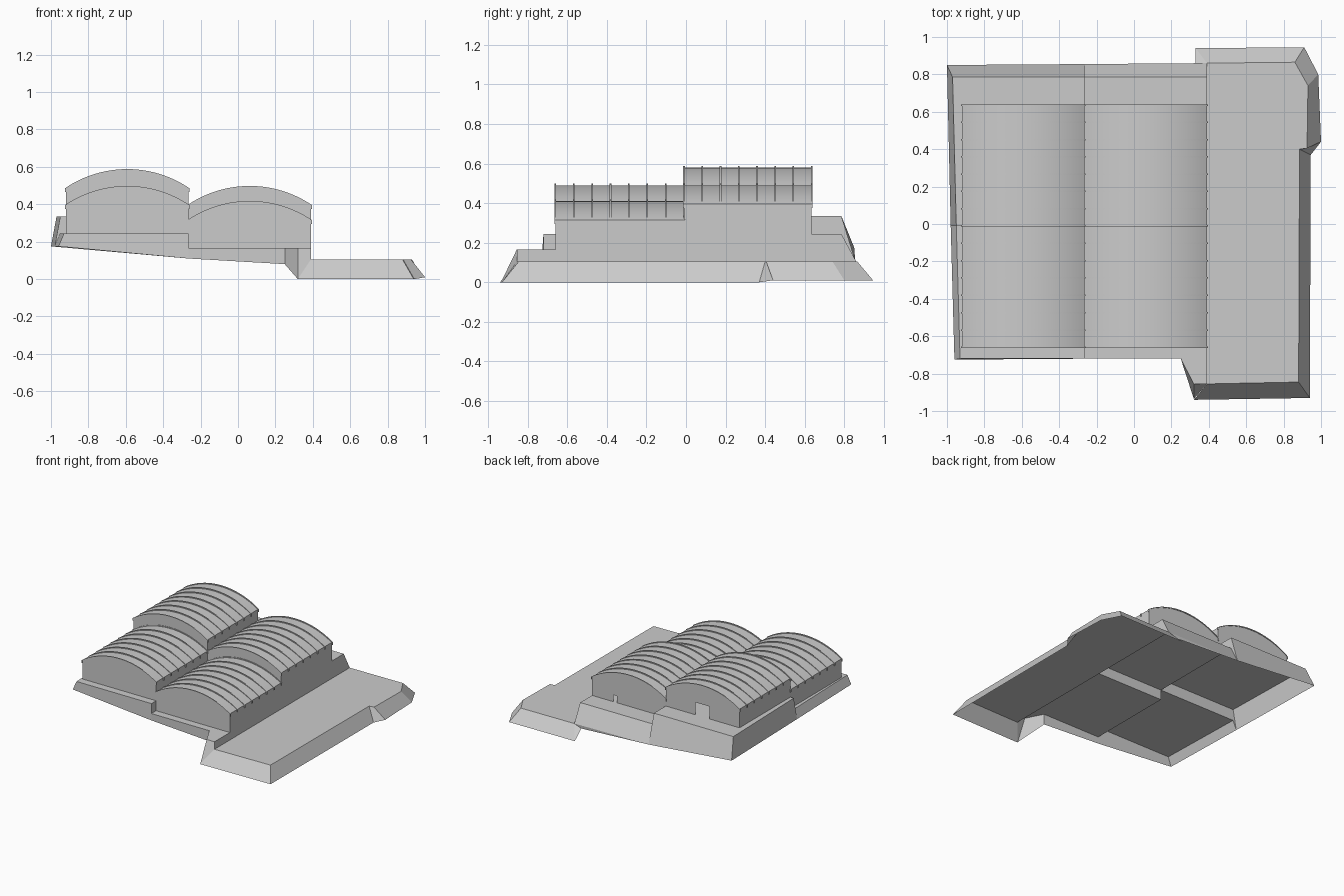
import bpy, bmesh, math
from mathutils import Vector

if "Cube" in bpy.data.objects:
    bpy.data.objects.remove(bpy.data.objects["Cube"])

XL, XM, XR = -0.92, -0.265, 0.39      # hall walls
YF, YM, YB = -0.66, -0.01, 0.635      # hall ends
REF = Vector((-0.6, 0.3, -1))         # inner point used to face panels outward


def finish(name, bm, smooth=False):
    mesh = bpy.data.meshes.new(name)
    bm.to_mesh(mesh)
    bm.free()
    ob = bpy.data.objects.new(name, mesh)
    bpy.context.collection.objects.link(ob)
    if smooth:
        bpy.context.view_layer.objects.active = ob
        ob.select_set(True)
        bpy.ops.object.shade_smooth_by_angle(angle=math.radians(20))
        ob.select_set(False)
    return ob


def panel(bm, pts, ref=REF):
    f = bm.faces.new([bm.verts.new(p) for p in pts])
    f.normal_update()
    if f.normal.dot(f.calc_center_median() - ref) < 0:
        f.normal_flip()
    return f


def skirt(bm, top, low):
    for i in range(len(top) - 1):
        panel(bm, [top[i], top[i + 1], low[i + 1], low[i]])


def plate(bm, outline, z):
    panel(bm, [(x, y, z) for x, y in outline])


def weld(bm):
    bmesh.ops.remove_doubles(bm, verts=bm.verts, dist=0.0005)


# stepped terraces, open underneath
bm = bmesh.new()
plate(bm, [(-0.93, -0.72), (XM, -0.72), (XM, YM), (-0.95, YM)], 0.245)
plate(bm, [(-0.95, YM), (XM, YM), (XM, 0.785), (-0.97, 0.785)], 0.335)
plate(bm, [(XM, -0.72), (0.25, -0.72), (0.32, -0.855), (XR, -0.855), (XR, YM), (XM, YM)], 0.165)
plate(bm, [(XM, YM), (XR, YM), (XR, 0.785), (XM, 0.785)], 0.245)
# steps between levels
panel(bm, [(-0.95, YM, 0.245), (XM, YM, 0.245), (XM, YM, 0.335), (-0.95, YM, 0.335)])
panel(bm, [(XM, YM, 0.165), (XR, YM, 0.165), (XR, YM, 0.245), (XM, YM, 0.245)])
panel(bm, [(XM, -0.72, 0.165), (XM, YM, 0.165), (XM, YM, 0.245), (XM, -0.72, 0.245)])
panel(bm, [(XM, YM, 0.245), (XM, 0.785, 0.245), (XM, 0.785, 0.335), (XM, YM, 0.335)])
panel(bm, [(XR, -0.855, 0.105), (XR, YM, 0.105), (XR, YM, 0.165), (XR, -0.855, 0.165)])
panel(bm, [(XR, YM, 0.105), (XR, 0.86, 0.105), (XR, 0.785, 0.245), (XR, YM, 0.245)])
# front, left and back skirts
skirt(bm, [(-0.93, -0.72, 0.245), (XM, -0.72, 0.245)], [(-0.96, -0.725, 0.175), (XM, -0.72, 0.11)])
skirt(bm, [(XM, -0.72, 0.165), (0.25, -0.72, 0.165), (0.32, -0.855, 0.165), (XR, -0.855, 0.165)],
      [(XM, -0.72, 0.11), (0.25, -0.72, 0.08), (0.32, -0.935, 0), (XR, -0.855, 0.105)])
skirt(bm, [(-0.93, -0.72, 0.245), (-0.95, YM, 0.245)], [(-0.96, -0.725, 0.175), (-0.98, YM, 0.175)])
skirt(bm, [(-0.95, YM, 0.335), (-0.97, 0.785, 0.335)], [(-0.98, YM, 0.175), (-1.0, 0.85, 0.175)])
panel(bm, [(-0.95, YM, 0.245), (-0.95, YM, 0.335), (-0.98, YM, 0.175)])
skirt(bm, [(-0.97, 0.785, 0.335), (XM, 0.785, 0.335)], [(-1.0, 0.85, 0.175), (XM, 0.855, 0.11)])
skirt(bm, [(XM, 0.785, 0.245), (XR, 0.785, 0.245)], [(XM, 0.855, 0.11), (XR, 0.86, 0.105)])
panel(bm, [(XM, 0.785, 0.245), (XM, 0.785, 0.335), (XM, 0.855, 0.11)])
panel(bm, [(XM, 0.855, 0.11), (XR, 0.86, 0.105), (0.33, 0.857, 0.08)])
weld(bm)
finish("terraces", bm)

# lower yard with sloped banks
bm = bmesh.new()
edge = [(XR, -0.855), (0.88, -0.845), (0.885, 0.4), (0.925, 0.405), (0.93, 0.74), (0.86, 0.865), (XR, 0.86)]
foot = [(0.32, -0.94, 0), (0.94, -0.93, 0), (0.945, 0.37, 0), (1.0, 0.44, 0.01),
        (0.985, 0.8, 0.01), (0.91, 0.945, 0.01), (0.33, 0.94, 0.01)]
plate(bm, edge, 0.105)
skirt(bm, [(x, y, 0.105) for x, y in edge], foot)
panel(bm, [(XR, 0.86, 0.105), (0.33, 0.857, 0.08), (0.33, 0.94, 0.01)])
weld(bm)
finish("lower_yard", bm)


def arc(x0, x1, eave, rise, n=24):
    half = (x1 - x0) / 2
    r = (half * half + rise * rise) / (2 * rise)
    a = math.asin(half / r)
    pts = []
    for i in range(n + 1):
        t = -a + 2 * a * i / n
        pts.append(((x0 + x1) / 2 + r * math.sin(t), eave + rise - r + r * math.cos(t)))
    return pts


def hall(name, x0, x1, y0, y1, floor, door=None, back=True):
    eave = floor + 0.15
    roof = arc(x0, x1, eave, 0.095)
    shell = [(x0, floor)] + roof + [(x1, floor)]
    mid = Vector(((x0 + x1) / 2, (y0 + y1) / 2, floor))
    # walls, vaulted roof and gables
    bm = bmesh.new()
    for a, b in zip(shell, shell[1:]):
        panel(bm, [(a[0], y0, a[1]), (b[0], y0, b[1]), (b[0], y1, b[1]), (a[0], y1, a[1])], mid)
    panel(bm, [(x, y0, z) for x, z in shell], mid)
    if back:
        gap = []
        if door:
            d0, d1, h = door
            gap = [(d1, floor), (d1, floor + h), (d0, floor + h), (d0, floor)]
        panel(bm, [(x, y1, z) for x, z in shell + gap], mid)
    weld(bm)
    finish(name, bm, True)
    # roof ribs
    outer = arc(x0 - 0.006, x1 + 0.006, eave, 0.103)
    outer = [(x0 - 0.006, eave - 0.02)] + outer + [(x1 + 0.006, eave - 0.02)]
    inner = [(x0, eave - 0.02)] + roof + [(x1, eave - 0.02)]
    bm = bmesh.new()
    for k in range(8):
        yc = y0 + (y1 - y0) * k / 7
        rings = []
        for o, i in zip(outer, inner):
            rings.append([bm.verts.new(p) for p in (
                (i[0], yc - 0.004, i[1]), (o[0], yc - 0.004, o[1]),
                (o[0], yc + 0.004, o[1]), (i[0], yc + 0.004, i[1]))])
        for a, b in zip(rings, rings[1:]):
            for j in range(4):
                bm.faces.new([a[j], a[(j + 1) % 4], b[(j + 1) % 4], b[j]])
        bm.faces.new(rings[0])
        bm.faces.new(rings[-1])
    bmesh.ops.recalc_face_normals(bm, faces=bm.faces)
    finish(name + "_ribs", bm, True)


# four halls stepping up the slope
hall("front_left_hall", XL, XM, YF, YM, 0.245, back=False)
hall("front_right_hall", XM, XR, YF, YM, 0.165, back=False)
hall("back_left_hall", XL, XM, YM, YB, 0.335, door=(-0.655, -0.53, 0.1))
hall("back_right_hall", XM, XR, YM, YB, 0.245, door=(0.17, 0.2, 0.055))
